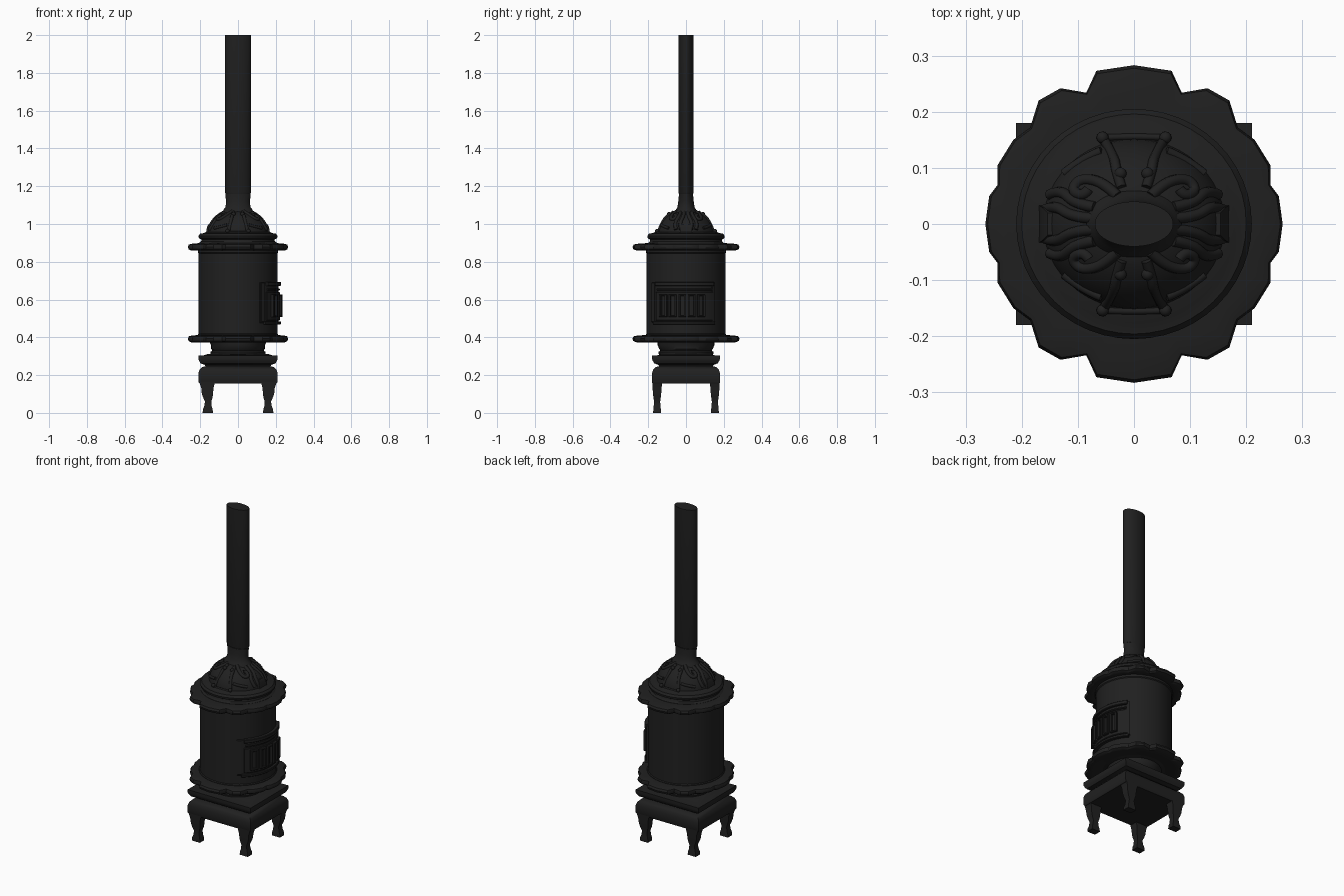
import bpy, bmesh, math
from mathutils import Vector

if "Cube" in bpy.data.objects:
    bpy.data.objects.remove(bpy.data.objects["Cube"])

iron = bpy.data.materials.new("black_iron")
iron.diffuse_color = (0.0145, 0.0145, 0.0145, 1)
iron.use_nodes = True
iron.node_tree.nodes["Principled BSDF"].inputs["Base Color"].default_value = iron.diffuse_color


def finish(name, bm, smooth=35):
    bmesh.ops.recalc_face_normals(bm, faces=bm.faces[:])
    me = bpy.data.meshes.new(name)
    bm.to_mesh(me)
    bm.free()
    ob = bpy.data.objects.new(name, me)
    bpy.context.collection.objects.link(ob)
    me.materials.append(iron)
    if smooth:
        bpy.ops.object.select_all(action='DESELECT')
        ob.select_set(True)
        bpy.context.view_layer.objects.active = ob
        bpy.ops.object.shade_smooth_by_angle(angle=math.radians(smooth))
    return ob


def loft(bm, rings):
    """Skin a stack of closed rings and cap both ends."""
    loops = [[bm.verts.new(p) for p in ring] for ring in rings]
    n = len(loops[0])
    for a, b in zip(loops, loops[1:]):
        for i in range(n):
            j = (i + 1) % n
            bm.faces.new((a[i], a[j], b[j], b[i]))
    bm.faces.new(loops[0][::-1])
    bm.faces.new(loops[-1])


def turned(name, profile, n=48):
    """Oval turning: profile entries are (rx, ry, z)."""
    bm = bmesh.new()
    ang = [2 * math.pi * i / n for i in range(n)]
    loft(bm, [[(rx * math.cos(a), ry * math.sin(a), z) for a in ang] for rx, ry, z in profile])
    return finish(name, bm)


def rect(cx, cy, hx, hy, z):
    return [(cx - hx, cy - hy, z), (cx + hx, cy - hy, z), (cx + hx, cy + hy, z), (cx - hx, cy + hy, z)]


# Square plinth with moulded waist
bm = bmesh.new()
loft(bm, [rect(0, 0, .21 - d, .18 - d, z) for d, z in
          [(.006, .155), (0, .165), (0, .21), (.006, .228), (.02, .242), (.037, .247), (.035, .254),
           (.012, .262), (.004, .275), (0, .285), (0, .303), (.03, .305), (.05, .312)]])
finish("plinth", bm)

# Four shaped legs
bm = bmesh.new()
for sx in (-1, 1):
    for sy in (-1, 1):
        loft(bm, [rect(sx * cx, sy * .153, hx, hy, z) for z, cx, hx, hy in
                  [(0, .16, .027, .021), (.018, .16, .026, .02), (.035, .159, .02, .018), (.06, .158, .017, .016),
                   (.085, .16, .026, .02), (.105, .162, .03, .022), (.13, .162, .032, .024), (.165, .163, .042, .026)]])
finish("legs", bm)

# Neck under the drum
turned("neck", [(.13, .13, .305), (.145, .145, .312), (.147, .147, .322), (.135, .135, .33),
                (.142, .142, .338), (.142, .15, .358), (.15, .15, .375), (.2, .2, .385)])

# Drum
turned("drum", [(.2, .2, .38), (.213, .213, .4), (.213, .213, .415), (.209, .209, .42),
                (.209, .209, .845), (.213, .213, .85), (.213, .213, .865)])

# Scalloped flanges: one quarter outline, mirrored round
quarter = [(.265, 0), (.258, .05), (.243, .07), (.243, .105), (.215, .15), (.185, .172),
           (.17, .22), (.131, .242), (.085, .234), (.067, .273), (0, .283)]
half = quarter + [(-x, y) for x, y in quarter[-2::-1]]
outline = half + [(x, -y) for x, y in half[-2:0:-1]]


def flange(name, z0):
    bm = bmesh.new()
    rings = []
    for k, z in [(0, -.012), (.4, -.018), (.75, -.017), (.95, -.01), (1, .002), (.93, .014), (.7, .018), (.35, .02), (0, .022)]:
        ring = []
        for x, y in outline:
            r = math.hypot(x, y)
            f = (.205 + (r - .205) * k) / r
            ring.append((x * f, y * f, z0 + z))
        rings.append(ring)
    loft(bm, rings)
    finish(name, bm, 30)


flange("upper_flange", .877)
flange("lower_flange", .391)

# Lid rings and dome
turned("lid_rings", [(.2, .2, .885), (.207, .2, .9), (.195, .192, .908), (.193, .19, .918), (.207, .203, .925),
                     (.21, .205, .937), (.2, .196, .949), (.18, .176, .952), (.17, .165, .957)])


def dome_z(t):
    return .955 + .118 * (1 - min(t, 1) ** 2.4) ** .62


dome = [(.162 * t, .152 * t, dome_z(t)) for t in (1, .985, .95, .9, .82, .72, .6, .48, .36)]
turned("dome", [(.164, .154, .948)] + dome)

# Collar and oval flue pipe
turned("collar", [(.085, .062, 1.06), (.075, .052, 1.078), (.066, .045, 1.09), (.063, .041, 1.12),
                  (.067, .038, 1.15), (.067, .038, 1.158), (.06, .033, 1.164)])
turned("flue_pipe", [(.062, .036, 1.155), (.07, .04, 1.168), (.07, .04, 2.0)])


# Raised scrollwork laid over the dome
def strand(name, pts, radius, mirror=True):
    cu = bpy.data.curves.new(name, 'CURVE')
    cu.dimensions = '3D'
    cu.bevel_depth = radius
    cu.bevel_resolution = 2
    cu.resolution_u = 5
    cu.use_fill_caps = True
    signs = [(a, b) for a in (1, -1) for b in (1, -1)] if mirror else [(1, 1), (1, -1)]
    for sx, sy in signs:
        sp = cu.splines.new('NURBS')
        sp.points.add(len(pts) - 1)
        sp.order_u = 3
        sp.use_endpoint_u = True
        for p, (x, y) in zip(sp.points, pts):
            t = math.hypot(x / .162, y / .152)
            p.co = (sx * x, sy * y, dome_z(t) + .001, 1)
    cu.materials.append(iron)
    ob = bpy.data.objects.new(name, cu)
    bpy.context.collection.objects.link(ob)


strand("dome_strut", [(.022, .065), (.032, .095), (.035, .12), (.052, .148)], .009)
strand("dome_crossbar", [(-.056, .154), (0, .157), (.056, .154)], .006, False)
strand("dome_scroll", [(.03, .05), (.055, .075), (.095, .082), (.112, .06), (.09, .048), (.08, .062)], .010)
strand("dome_leaf_upper", [(.07, .03), (.105, .035), (.13, .062), (.15, .052)], .010)
strand("dome_leaf_lower", [(.072, .01), (.11, .012), (.14, .034), (.157, .026)], .010)
strand("dome_edge", [(.058, .13), (.09, .118), (.125, .09)], .008)

bm = bmesh.new()
for sx in (-1, 1):
    for x, y, z, r in [(.056, .154, .963, .011), (.024, .09, 1.052, .011)]:
        for sy in (-1, 1):
            s = bmesh.ops.create_uvsphere(bm, u_segments=12, v_segments=8, radius=r)
            bmesh.ops.translate(bm, verts=s["verts"], vec=(sx * x, sy * y, z))
    # end plates at the sides of the dome
    loft(bm, [rect(sx * .156, 0, .014, .034, .95), rect(sx * .152, 0, .012, .03, .985), rect(sx * .146, 0, .008, .02, 1.0)])
finish("dome_studs", bm)


# Curved fire door on the +x side
def curved_box(bm, y0, y1, z0, z1, r, n=10):
    a0, a1 = math.asin(y0 / .215), math.asin(y1 / .215)
    rings = []
    for i in range(n + 1):
        a = a0 + (a1 - a0) * i / n
        c, s = math.cos(a), math.sin(a)
        e = .003
        rings.append([(q * c, q * s, z) for q, z in
                      [(.2, z0), (r - e, z0), (r, z0 + e), (r, z1 - e), (r - e, z1), (.2, z1)]])
    loft(bm, rings)


bm = bmesh.new()
curved_box(bm, -.18, .15, .475, .69, .214, 16)
curved_box(bm, -.155, .14, .49, .64, .222, 16)
finish("door_panel", bm)

bm = bmesh.new()
curved_box(bm, -.155, .14, .672, .694, .228, 16)
curved_box(bm, -.15, .135, .648, .658, .222, 16)
curved_box(bm, -.165, .145, .468, .484, .228, 16)
curved_box(bm, -.178, -.164, .48, .69, .22, 2)
curved_box(bm, .136, .15, .48, .69, .22, 2)
finish("door_mouldings", bm)

# Row of five raised slot frames
bm = bmesh.new()
for i in range(5):
    y = -.113 + i * .047
    for side in (-1, 1):
        curved_box(bm, y + side * .014 - .004, y + side * .014 + .004, .507, .628, .236, 2)
    for z in (.507, .619):
        curved_box(bm, y - .014, y + .014, z, z + .009, .236, 3)
finish("door_slots", bm)
